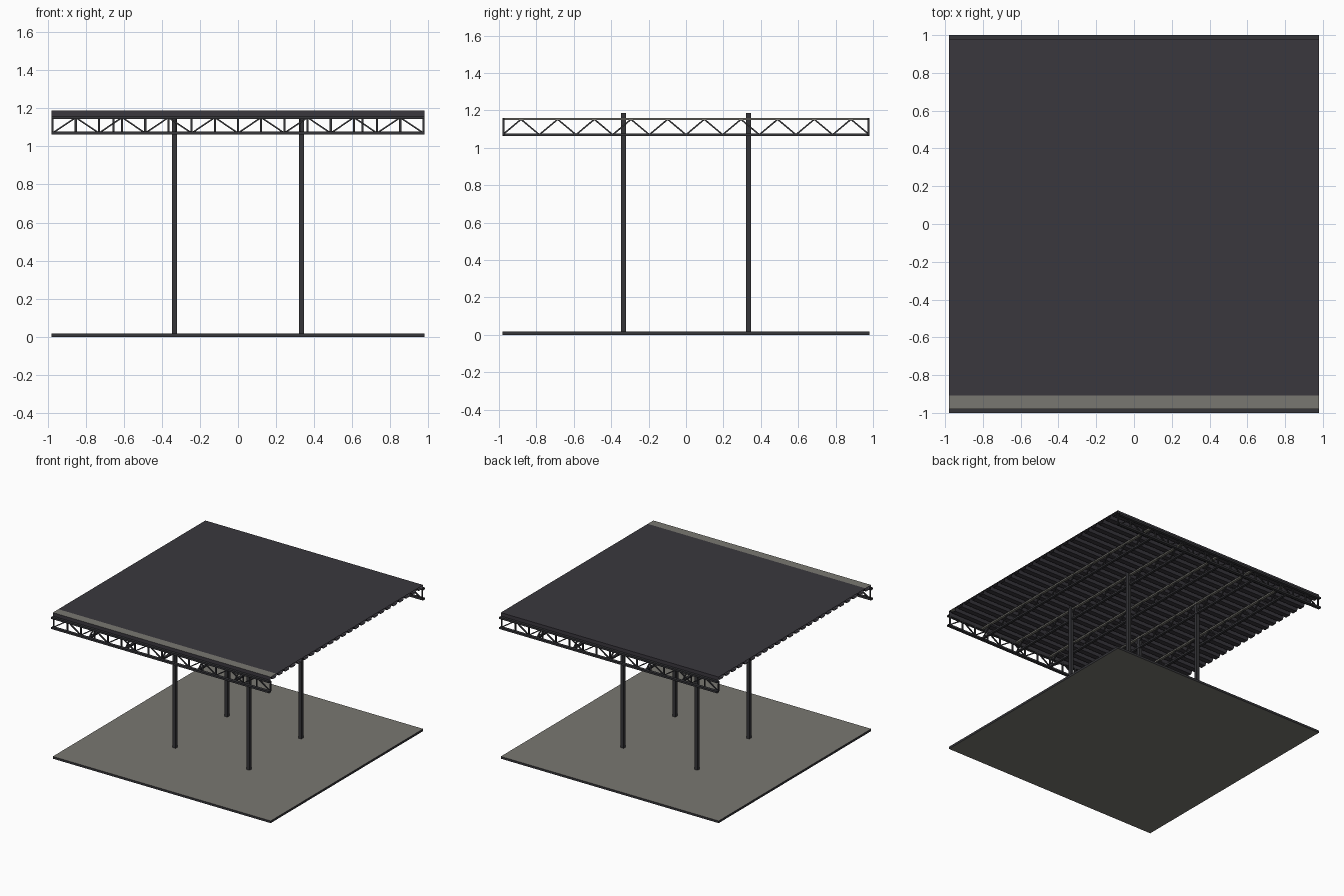
import bpy
import bmesh
from mathutils import Vector

cube = bpy.data.objects.get("Cube")
if cube:
    bpy.data.objects.remove(cube, do_unlink=True)

HALF = 0.98      # half width of slab and roof
TOP = 1.188      # top of the roof
LOW, HIGH = 1.07, 1.152   # truss chord heights


def material(name, rgb):
    mat = bpy.data.materials.new(name)
    mat.use_nodes = True
    color = (*rgb, 1)
    mat.diffuse_color = color
    mat.node_tree.nodes["Principled BSDF"].inputs["Base Color"].default_value = color
    return mat


roof_dark = material("dark roof", (0.042, 0.039, 0.048))
steel = material("dark steel", (0.035, 0.035, 0.04))
concrete = material("warm grey", (0.19, 0.185, 0.165))


def finish(name, bm, *mats):
    mesh = bpy.data.meshes.new(name)
    bm.normal_update()
    bm.to_mesh(mesh)
    bm.free()
    for mat in mats:
        mesh.materials.append(mat)
    obj = bpy.data.objects.new(name, mesh)
    bpy.context.collection.objects.link(obj)
    return obj


def bar(bm, start, end, side, width, depth, caps=True):
    """Rectangular bar between two points; width runs along the side vector."""
    a, b, side = Vector(start), Vector(end), Vector(side)
    up = (b - a).cross(side).normalized()
    corners = [side * (i * width / 2) + up * (j * depth / 2)
               for i, j in ((-1, -1), (1, -1), (1, 1), (-1, 1))]
    r0 = [bm.verts.new(a + c) for c in corners]
    r1 = [bm.verts.new(b + c) for c in corners]
    for k in range(4):
        n = (k + 1) % 4
        bm.faces.new((r0[k], r0[n], r1[n], r1[k]))
    if caps:
        bm.faces.new(r0[::-1])
        bm.faces.new(r1)


def sheet(bm, profile):
    """Open sheet swept across x from (y, z) points."""
    rows = [[bm.verts.new((x, y, z)) for x in (-HALF, HALF)] for y, z in profile]
    for p, q in zip(rows, rows[1:]):
        bm.faces.new((p[0], p[1], q[1], q[0]))


# Ground slab: grey top and bottom, dark rim
bm = bmesh.new()
bar(bm, (-HALF, 0, 0.009), (HALF, 0, 0.009), (0, 1, 0), 2 * HALF, 0.018)
bmesh.ops.recalc_face_normals(bm, faces=bm.faces)
for f in bm.faces:
    f.normal_update()
    f.material_index = 0 if abs(f.normal.z) > 0.5 else 1
finish("ground_slab", bm, concrete, steel)

# Four columns
for y, depth_name in ((-0.333, "front"), (0.333, "back")):
    for x, side_name in ((-0.333, "right"), (0.333, "left")):
        bm = bmesh.new()
        bar(bm, (x, y, 0.01), (x, y, TOP - 0.002), (1, 0, 0), 0.027, 0.027)
        finish(f"{depth_name}_{side_name}_column", bm, steel)

# Front and back edge trusses: verticals with alternating diagonals
PANELS = 16
for sign, name in ((-1, "front_truss"), (1, "back_truss")):
    bm = bmesh.new()
    for z in (LOW, HIGH):
        bar(bm, (-HALF, sign * 0.988, z), (HALF, sign * 0.988, z), (0, 1, 0), 0.024, 0.015, caps=False)
    y = sign * 0.976
    xs = [-0.974 + 1.948 * i / PANELS for i in range(PANELS + 1)]
    for x in xs:
        bar(bm, (x, y, LOW), (x, y, HIGH), (0, 1, 0), 0.009, 0.011)
    for i, (x0, x1) in enumerate(zip(xs, xs[1:])):
        z0, z1 = (LOW, HIGH) if i % 2 == 0 else (HIGH, LOW)
        bar(bm, (x0, y, z0), (x1, y, z1), (0, 1, 0), 0.009, 0.008)
    finish(name, bm, steel)

# Inner trusses running front to back, zigzag webs only
BAYS = 20
for n in range(-2, 3):
    x = n * 0.327
    bm = bmesh.new()
    bar(bm, (x, -HALF, LOW), (x, HALF, LOW), (1, 0, 0), 0.02, 0.013)
    ys = [-HALF + 2 * HALF * i / BAYS for i in range(BAYS + 1)]
    for i, (y0, y1) in enumerate(zip(ys, ys[1:])):
        z0, z1 = (LOW, HIGH) if i % 2 == 0 else (HIGH, LOW)
        bar(bm, (x, y0, z0), (x, y1, z1), (1, 0, 0), 0.009, 0.008)
    finish(f"inner_truss_{n + 3}", bm, steel)
    bm = bmesh.new()
    bar(bm, (x, -HALF, HIGH + 0.001), (x, HALF, HIGH + 0.001), (1, 0, 0), 0.02, 0.011)
    finish(f"inner_truss_top_chord_{n + 3}", bm, concrete)

# Corrugated decking under the roof, ribs running side to side
RIBS = 24
pitch = 2 * HALF / RIBS
profile = []
for r in range(RIBS):
    y = -HALF + r * pitch
    profile += [(y, TOP - 0.003), (y + 0.15 * pitch, TOP - 0.003),
                (y + 0.32 * pitch, 1.16), (y + 0.83 * pitch, 1.16)]
profile.append((HALF, TOP - 0.003))
bm = bmesh.new()
sheet(bm, profile)
finish("corrugated_decking", bm, roof_dark)

# Flat roof cover, open at the sides, with a grey strip at the front
bm = bmesh.new()
sheet(bm, [(-0.908, TOP), (HALF, TOP), (HALF, 1.158)])
finish("roof_cover", bm, roof_dark)
bm = bmesh.new()
sheet(bm, [(-HALF, TOP), (-0.908, TOP)])
finish("front_roof_strip", bm, concrete)
bm = bmesh.new()
sheet(bm, [(-HALF, 1.158), (-HALF, TOP)])
finish("front_roof_lip", bm, roof_dark)
